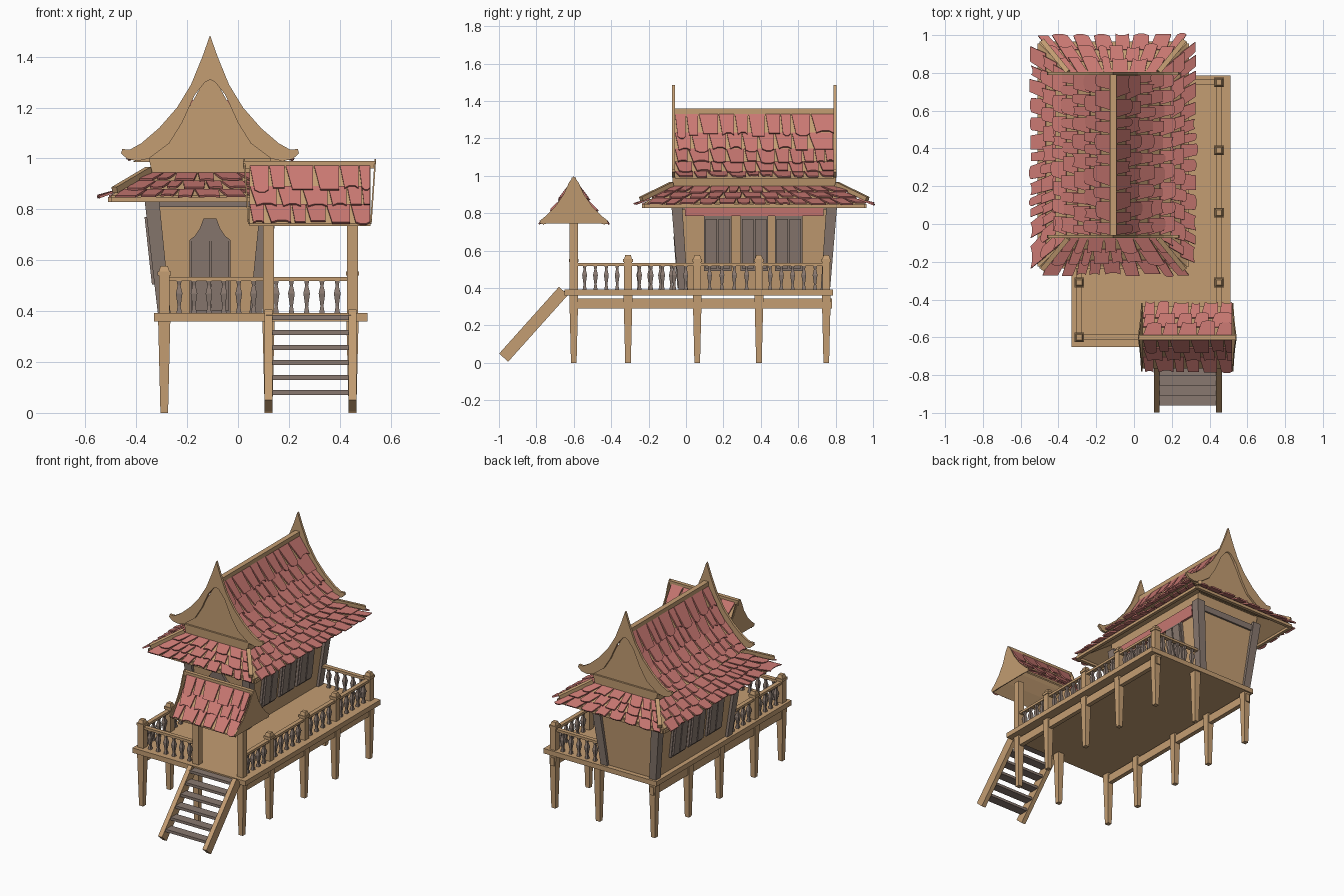
import bpy, bmesh, random
from mathutils import Vector as V

if "Cube" in bpy.data.objects:
    bpy.data.objects.remove(bpy.data.objects["Cube"])

random.seed(4)


def mat(name, c):
    m = bpy.data.materials.new(name)
    m.diffuse_color = (*c, 1)
    m.use_nodes = True
    m.node_tree.nodes["Principled BSDF"].inputs["Base Color"].default_value = m.diffuse_color
    return m


WOOD = mat("wood", (0.55, 0.34, 0.17))
GREY = mat("grey_wood", (0.25, 0.19, 0.16))
RED = mat("red_tile", (0.59, 0.19, 0.17))


def make(name, bm, m):
    bmesh.ops.recalc_face_normals(bm, faces=bm.faces)
    me = bpy.data.meshes.new(name)
    bm.to_mesh(me)
    bm.free()
    me.materials.append(m)
    bpy.context.collection.objects.link(bpy.data.objects.new(name, me))


def prism(bm, a, b):
    """Solid between two matching outlines."""
    va, vb = [bm.verts.new(p) for p in a], [bm.verts.new(p) for p in b]
    bm.faces.new(va)
    bm.faces.new(vb[::-1])
    n = len(a)
    for i in range(n):
        j = (i + 1) % n
        bm.faces.new((va[i], vb[i], vb[j], va[j]))


def rect(x, y, z, hx, hy):
    return [(x - hx, y - hy, z), (x + hx, y - hy, z), (x + hx, y + hy, z), (x - hx, y + hy, z)]


def box(bm, x0, x1, y0, y1, z0, z1):
    r = ((x0 + x1) / 2, (y0 + y1) / 2), ((x1 - x0) / 2, (y1 - y0) / 2)
    prism(bm, rect(*r[0], z0, *r[1]), rect(*r[0], z1, *r[1]))


def beam(bm, p, q, w, h):
    p, q = V(p), V(q)
    d = (q - p).normalized()
    s = d.cross(V((0, 0, 1))).normalized()
    u = s.cross(d)
    e = [s * (w / 2 * i) + u * (h / 2 * j) for i, j in ((-1, -1), (1, -1), (1, 1), (-1, 1))]
    prism(bm, [p + k for k in e], [q + k for k in e])


def tile_rows(bm, rows):
    """rows: list of (left point, right point) from ridge to eave; ragged overlapping shingles."""
    for (t0, t1), (b0, b1) in zip(rows, rows[1:]):
        t0, t1, b0, b1 = map(V, (t0, t1, b0, b1))
        n = (t1 - t0).cross(b0 - t0).normalized()
        n = n if n.z > 0 else -n
        length, u = (b1 - b0).length, 0
        while u < 1:
            w = random.uniform(0.055, 0.115) / length
            u2 = 1 if u + 1.5 * w > 1 else u + w
            e = random.uniform(1.04, 1.2)
            k = random.choice((-0.12, 0.0, 0.12))
            shape = [(0, -.05), (1, -.05), (1, e), (.8, e + k), (.5, e + k), (.25, e)]
            lift = random.uniform(0.009, 0.016)
            top = []
            for s, t in shape:
                f = u + (u2 - u) * (0.02 + 0.96 * s)
                top.append(t0.lerp(t1, f).lerp(b0.lerp(b1, f), t) + n * (0.005 + lift * t))
            prism(bm, top, [p - n * 0.009 for p in top])
            u = u2


# Deck, side beams and tapered stilts
LX, RX, FY, BY = -0.29, 0.45, -0.60, 0.75
MX = 0.12
YS = (FY, -0.31, 0.06, 0.39, BY)
bm = bmesh.new()
box(bm, -0.33, 0.51, -0.65, 0.785, 0.36, 0.393)
make("deck", bm, WOOD)
bm = bmesh.new()
for x in (LX, RX):
    box(bm, x - 0.015, x + 0.015, -0.62, 0.78, 0.29, 0.345)
make("deck_beams", bm, WOOD)
bm = bmesh.new()
for x, y in [(x, y) for x in (LX, RX) for y in YS] + [(MX, FY), (MX, BY)]:
    prism(bm, rect(x, y, 0, 0.015, 0.015), rect(x, y, 0.365, 0.024, 0.024))
make("stilts", bm, WOOD)

# Railing: capped posts, rails and turned balusters
bm = bmesh.new()
for x, y in [(RX, y) for y in YS[1:]] + [(LX, FY), (LX, -0.31)]:
    box(bm, x - 0.021, x + 0.021, y - 0.021, y + 0.021, 0.39, 0.54)
    prism(bm, rect(x, y, 0.54, 0.026, 0.026), rect(x, y, 0.556, 0.026, 0.026))
    prism(bm, rect(x, y, 0.556, 0.021, 0.021), rect(x, y, 0.578, 0.014, 0.014))
make("railing_posts", bm, WOOD)
spans = [((RX, a), (RX, b)) for a, b in zip(YS, YS[1:])]
spans += [((LX, FY), (MX, FY)), ((LX, FY), (LX, -0.31)), ((LX, -0.31), (LX, -0.02)), ((0.09, BY), (RX, BY))]
rail, bal = bmesh.new(), bmesh.new()
for a, b in spans:
    a, b = V(a), V(b)
    beam(rail, (*a, 0.527), (*b, 0.527), 0.028, 0.016)
    n = max(2, round((b - a).length / 0.06))
    for i in range(1, n):
        x, y = a.lerp(b, i / n)
        prof = [(0.39, 0.011), (0.42, 0.006), (0.47, 0.013), (0.50, 0.006), (0.52, 0.01)]
        for (z0, r0), (z1, r1) in zip(prof, prof[1:]):
            prism(bal, rect(x, y, z0, r0, r0), rect(x, y, z1, r1, r1))
make("handrails", rail, WOOD)
make("balusters", bal, GREY)

# Stairs
bm = bmesh.new()
for x in (MX, RX):
    beam(bm, (x, -0.975, 0.028), (x, -0.655, 0.385), 0.03, 0.065)
make("stair_stringers", bm, WOOD)
bm = bmesh.new()
for i in range(6):
    z = 0.08 + i * 0.059
    y = -0.928 + i * 0.052
    box(bm, 0.11, 0.445, y - 0.032, y + 0.03, z - 0.009, z + 0.009)
make("stair_treads", bm, GREY)

# House body: walls lean outward going up
CX, CY = -0.11, 0.365


def half(z):
    t = (z - 0.39) / 0.46
    return 0.20 + 0.05 * t, 0.40 + 0.035 * t


def on_wall(bm, face, pts, o0, o1):
    """Extrude an (along, z) outline out of a leaning wall."""
    def place(a, z, o):
        hx, hy = half(z)
        return {"f": (a, CY - hy - o, z), "b": (a, CY + hy + o, z),
                "l": (CX - hx - o, a, z), "r": (CX + hx + o, a, z)}[face]
    prism(bm, [place(a, z, o0) for a, z in pts], [place(a, z, o1) for a, z in pts])


def quad(a0, a1, z0, z1):
    return [(a0, z0), (a1, z0), (a1, z1), (a0, z1)]


bm = bmesh.new()
(x0, y0), (x1, y1) = half(0.39), half(0.93)
prism(bm, rect(CX, CY, 0.39, x0 - 0.012, y0 - 0.012), rect(CX, CY, 0.93, x1 - 0.012, y1 - 0.012))
make("house_walls", bm, WOOD)
bm = bmesh.new()
for sx in (-1, 1):
    for sy in (-1, 1):
        ends = [rect(CX + sx * (half(z)[0] - 0.02), CY + sy * (half(z)[1] - 0.02), z, h, h)
                for z, h in ((0.39, 0.025), (0.87, 0.029))]
        prism(bm, *ends)
for f in "fb":
    on_wall(bm, f, quad(CX - 0.22, CX + 0.22, 0.81, 0.85), -0.02, 0.0)
for f in "lr":
    on_wall(bm, f, quad(CY - 0.40, CY + 0.40, 0.82, 0.85), -0.02, 0.0)
make("corner_posts", bm, GREY)
bm = bmesh.new()
on_wall(bm, "r", quad(CY - 0.37, CY + 0.37, 0.785, 0.86), -0.02, 0.002)
make("red_wall_band", bm, RED)

# Door with a stepped pointed head
bm = bmesh.new()
arch = [(0.08, 0.39), (0.08, 0.68), (0.06, 0.695), (0.04, 0.725), (0.025, 0.765)]
on_wall(bm, "f", [(CX + d, z) for d, z in arch] + [(CX - d, z) for d, z in arch[::-1]], -0.03, 0.004)
for s in (-1, 1):
    on_wall(bm, "f", quad(CX + s * 0.003, CX + s * 0.072, 0.40, 0.675), 0, 0.01)
make("door", bm, GREY)

# Shuttered windows on both long sides
bm = bmesh.new()
for f in "lr":
    for c in (0.17, 0.365, 0.55):
        on_wall(bm, f, quad(c - 0.073, c + 0.073, 0.49, 0.785), -0.02, 0.004)
        for s in (-1, 1):
            on_wall(bm, f, quad(c + s * 0.004, c + s * 0.066, 0.505, 0.77), 0, 0.016)
make("window_shutters", bm, GREY)

# Skirt roof: sloped boards, hip poles, shingles
TOP, EAVE = (0.24, 0.44, 0.94), (0.42, 0.62, 0.843)


def ring(hx, hy, z):
    return [V(p) for p in rect(CX, CY, z, hx, hy)]


boards, hips, tiles = bmesh.new(), bmesh.new(), bmesh.new()
t, b, r = ring(*TOP), ring(0.39, 0.59, 0.855), ring(*EAVE)
dz = V((0, 0, 0.016))
for i in range(4):
    j = (i + 1) % 4
    prism(boards, [t[i], t[j], b[j], b[i]], [p - dz for p in (t[i], t[j], b[j], b[i])])
    beam(boards, b[i] - dz, b[j] - dz, 0.022, 0.02)
    d = (t[j] - t[i]).normalized() * 0.025
    rows = [(t[i].lerp(r[i] + d, k / 3), t[j].lerp(r[j] - d, k / 3)) for k in range(4)]
    tile_rows(tiles, rows)
    beam(hips, t[i] + dz, ring(0.375, 0.605, 0.868)[i] + dz * 0.5, 0.026, 0.024)
make("skirt_roof_boards", boards, WOOD)
make("hip_poles", hips, WOOD)
make("skirt_roof_tiles", tiles, RED)
bm = bmesh.new()
prism(bm, rect(CX, CY, 0.925, 0.225, 0.435), rect(CX, CY, 1.0, 0.24, 0.437))
make("roof_band", bm, WOOD)

# Upper roof: curved core, shingles, ridge and flared gable boards
Y0, Y1 = -0.06, 0.79
prof = [(0.012, 1.33), (0.07, 1.225), (0.125, 1.14), (0.19, 1.072), (0.25, 1.02), (0.305, 0.99)]
core, tiles = bmesh.new(), bmesh.new()
line = [(CX + d, z) for d, z in prof] + [(CX - d, z) for d, z in prof[::-1]]
prism(core, [(x, Y0, z - 0.004) for x, z in line], [(x, Y1, z - 0.004) for x, z in line])
make("upper_roof_core", core, WOOD)
for s in (-1, 1):
    tile_rows(tiles, [((CX + s * d, Y0, z), (CX + s * d, Y1, z)) for d, z in prof])
make("upper_roof_tiles", tiles, RED)
bm = bmesh.new()
box(bm, CX - 0.017, CX + 0.017, Y0, Y1, 1.32, 1.36)
make("ridge_beam", bm, WOOD)
outer = [(0.03, 1.40), (0.075, 1.29), (0.13, 1.20), (0.20, 1.12), (0.27, 1.06), (0.315, 1.035),
         (0.345, 1.037), (0.35, 1.02), (0.325, 0.998), (0.285, 0.99)]
inner = [(0.24, 1.0), (0.16, 1.06), (0.11, 1.14), (0.06, 1.25), (0.02, 1.30)]
side = outer + inner
loop = [(0, 1.485)] + side + [(0, 1.31)] + [(-d, z) for d, z in side[::-1]]
bm = bmesh.new()
for y in (-0.075, 0.788):
    prism(bm, [(CX + d, y, z) for d, z in loop], [(CX + d, y + 0.016, z) for d, z in loop])
make("gable_boards", bm, WOOD)

# Gate over the stairs: posts, small concave roof, gable ends
bm = bmesh.new()
for x in (MX, RX):
    box(bm, x - 0.022, x + 0.022, FY - 0.022, FY + 0.022, 0.36, 0.76)
make("gate_posts", bm, WOOD)
prof = [(0.01, 0.968), (0.055, 0.885), (0.105, 0.815), (0.165, 0.748)]
tiles = bmesh.new()
for s in (-1, 1):
    tile_rows(tiles, [((0.045, FY + s * d, z), (0.52, FY + s * d, z)) for d, z in prof])
make("gate_roof_tiles", tiles, RED)
bm = bmesh.new()
line = [(FY + d, z) for d, z in prof] + [(FY - d, z - 0.012) for d, z in prof[::-1]]
for s in (-1, 1):
    for (d0, z0), (d1, z1) in zip(prof, prof[1:]):
        q = [(0.045, FY + s * d0, z0), (0.52, FY + s * d0, z0), (0.52, FY + s * d1, z1), (0.045, FY + s * d1, z1)]
        prism(bm, [(x, y, z - 0.004) for x, y, z in q], [(x, y, z - 0.014) for x, y, z in q])
box(bm, 0.02, 0.54, FY - 0.013, FY + 0.013, 0.96, 0.99)
make("gate_roof_boards", bm, WOOD)
gable = [(0.025, 0.965), (0.055, 0.90), (0.10, 0.835), (0.15, 0.785), (0.182, 0.76), (0.178, 0.742), (0.13, 0.745)]
loop = [(0, 0.998)] + gable + [(-d, z) for d, z in gable[::-1]]
bm = bmesh.new()
for x, s in ((0.045, -1), (0.519, 1)):
    lean = [(x + s * 0.07 * (z - 0.74), FY + d, z) for d, z in loop]
    prism(bm, lean, [(px + s * 0.006, py, pz) for px, py, pz in lean])
make("gate_gable_ends", bm, WOOD)
